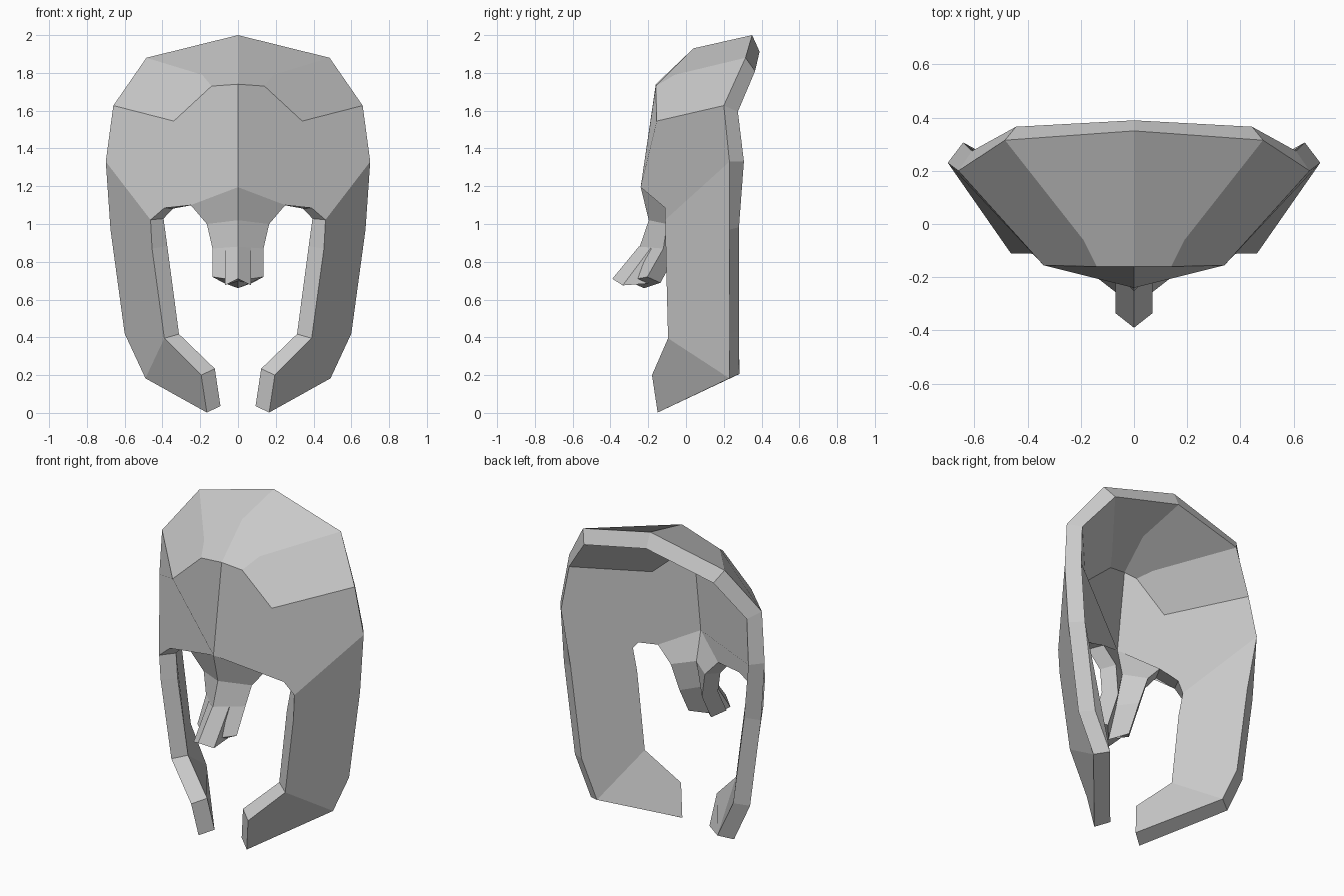
import bpy, bmesh

if "Cube" in bpy.data.objects:
    bpy.data.objects.remove(bpy.data.objects["Cube"])

steel = bpy.data.materials.new("steel grey")
steel.diffuse_color = (0.6, 0.6, 0.6, 1)
steel.use_nodes = True
steel.node_tree.nodes["Principled BSDF"].inputs["Base Color"].default_value = steel.diffuse_color


def plate(name, points, faces, thickness=0):
    """Half plate at x >= 0, mirrored and optionally given an inward thickness."""
    bm = bmesh.new()
    v = {k: bm.verts.new(p) for k, p in points.items()}
    for f in faces:
        bm.faces.new([v[k] for k in f.split()])
    me = bpy.data.meshes.new(name)
    bm.to_mesh(me)
    bm.free()
    me.materials.append(steel)
    ob = bpy.data.objects.new(name, me)
    bpy.context.collection.objects.link(ob)
    m = ob.modifiers.new("mirror", 'MIRROR')
    m.use_clip = True
    if thickness:
        s = ob.modifiers.new("thickness", 'SOLIDIFY')
        s.thickness = thickness
        s.offset = -1
    return ob


# Helmet shell: dome, forehead, cheek guard and upper nose guard
shell = {
    # dome
    "top": (0, .35, 2.0), "rim1": (.485, .315, 1.88), "rim2": (.66, .20, 1.627),
    "rim3": (.70, .23, 1.33), "crown": (0, .04, 1.93), "crown_side": (.19, -.06, 1.79),
    "fore": (0, -.16, 1.74), "fore_side": (.14, -.16, 1.73), "temple": (.34, -.155, 1.545),
    # brow edge
    "brow": (0, -.24, 1.195), "brow1": (.25, -.105, 1.1), "brow2": (.39, -.11, 1.085),
    "brow3": (.463, -.11, 1.022),
    # cheek guard
    "back1": (.675, .23, .97), "back2": (.60, .23, .42), "back3": (.49, .23, .183),
    "cheek1": (.455, -.107, .87), "cheek2": (.39, -.095, .395),
    "cheek3": (.195, -.18, .20), "cheek4": (.165, -.15, .002),
    # nose guard
    "nose1": (0, -.197, 1.02), "nose2": (0, -.245, .88), "nose3": (0, -.31, .70),
    "wing1": (.165, -.10, 1.0), "wing2": (.135, -.12, .87), "wing3": (.135, -.205, .72),
}
plate("helmet_shell", shell, [
    "top crown fore fore_side crown_side rim1",
    "rim1 crown_side fore_side temple rim2",
    "fore brow brow1 brow2 brow3 rim3 rim2 temple fore_side",
    "rim3 brow3 cheek1 cheek2 back3 back2 back1",
    "back3 cheek2 cheek3 cheek4",
    "brow nose1 wing1 brow1",
    "nose1 nose2 wing2 wing1",
    "nose2 nose3 wing3 wing2",
], .096)

# Raised strip on the lower nose guard
plate("nose_strip", {
    "a": (0, -.25, .88), "b": (0, -.39, .71), "c": (.07, -.335, .675),
    "d": (.07, -.185, .875), "e": (0, -.24, .69), "f": (.07, -.20, .685),
}, ["a b c d", "b e f c", "c f d"])
